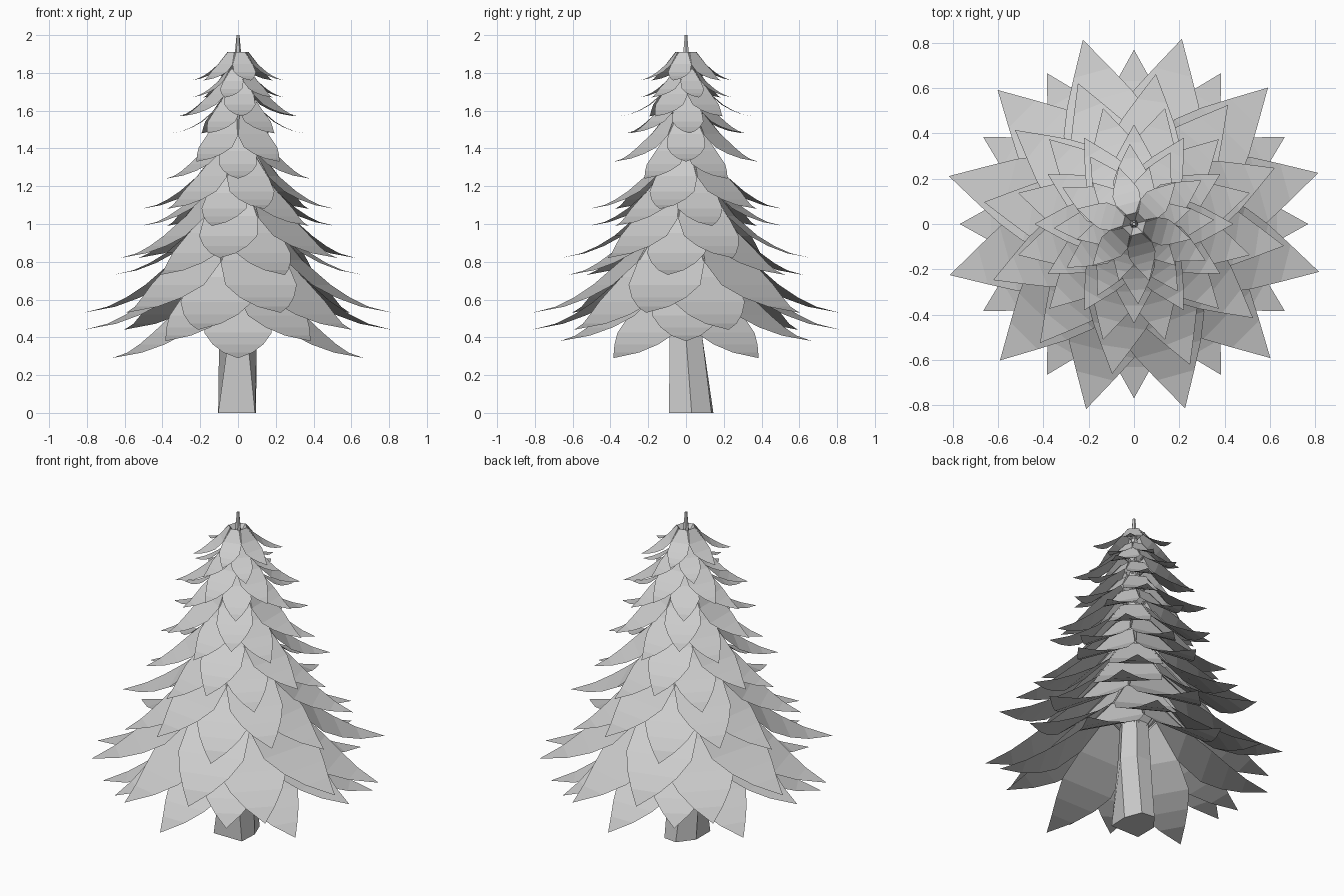
import bpy, bmesh, math

if "Cube" in bpy.data.objects:
    bpy.data.objects.remove(bpy.data.objects["Cube"])

mat = bpy.data.materials.new("light_grey")
mat.diffuse_color = (0.6, 0.6, 0.6, 1)
mat.use_nodes = True
mat.node_tree.nodes["Principled BSDF"].inputs["Base Color"].default_value = mat.diffuse_color


def finish(bm, name):
    me = bpy.data.meshes.new(name)
    bm.to_mesh(me)
    bm.free()
    me.materials.append(mat)
    ob = bpy.data.objects.new(name, me)
    bpy.context.collection.objects.link(ob)
    return ob


# trunk: uneven six-sided foot, regular above, ending in the spire
FOOT = [(-0.105, -0.09), (0.09, -0.09), (0.095, 0.03),
        (0.055, 0.135), (-0.03, 0.145), (-0.105, 0.05)]
bm = bmesh.new()
rings = [[bm.verts.new((x, y, 0)) for x, y in FOOT]]
for z, r in [(0.4, 0.1), (1.9, 0.017), (2.0, 0.008)]:
    rings.append([bm.verts.new((r * math.cos(a), r * math.sin(a), z))
                  for a in [math.radians(240 + 60 * i) for i in range(6)]])
for lo, hi in zip(rings, rings[1:]):
    for i in range(6):
        j = (i + 1) % 6
        bm.faces.new((lo[i], lo[j], hi[j], hi[i]))
bm.faces.new(rings[0][::-1])
bm.faces.new(rings[-1])
finish(bm, "trunk")

# bough outline relative to reach: distance out, height above tip, half width
BOUGH = [(0.0, 0.32, 0.02), (0.18, 0.58, 0.125), (0.36, 0.33, 0.215),
         (0.54, 0.175, 0.232), (0.68, 0.095, 0.175), (0.82, 0.038, 0.1),
         (1.0, 0.0, 0.0)]


def whorl(name, reach, tip_z, start):
    """Six flat-section drooping boughs around the trunk."""
    bm = bmesh.new()
    for k in range(6):
        a = math.radians(start + 60 * k)
        c, s = math.cos(a), math.sin(a)
        prev = None
        for t, h, w in BOUGH:
            r, z, w = t * reach, tip_z + h * reach, w * reach
            sides = (w, -w) if w else (0,)
            row = [bm.verts.new((r * c - d * s, r * s + d * c, z)) for d in sides]
            if prev:
                bm.faces.new([prev[0], prev[1]] + row[::-1])
            prev = row
    bm.normal_update()
    # make the drooping part face up
    if sum(f.normal.z * f.calc_area() for f in bm.faces) < 0:
        bmesh.ops.reverse_faces(bm, faces=bm.faces[:])
    finish(bm, name)


# paired layers: reach, lower tip height, upper tip height, rotation
LAYERS = [(0.77, 0.29, 0.38, 30), (0.845, 0.44, 0.53, 15.5), (0.67, 0.73, 0.82, 51.7),
          (0.53, 0.99, 1.08, 15), (0.44, 1.24, 1.33, 30), (0.355, 1.48, 1.57, 3),
          (0.26, 1.67, 1.76, 15)]
for i, (reach, z1, z2, rot) in enumerate(LAYERS):
    whorl(f"boughs_{i}_lower", reach, z1, rot)
    whorl(f"boughs_{i}_upper", reach, z2, rot + 30)
